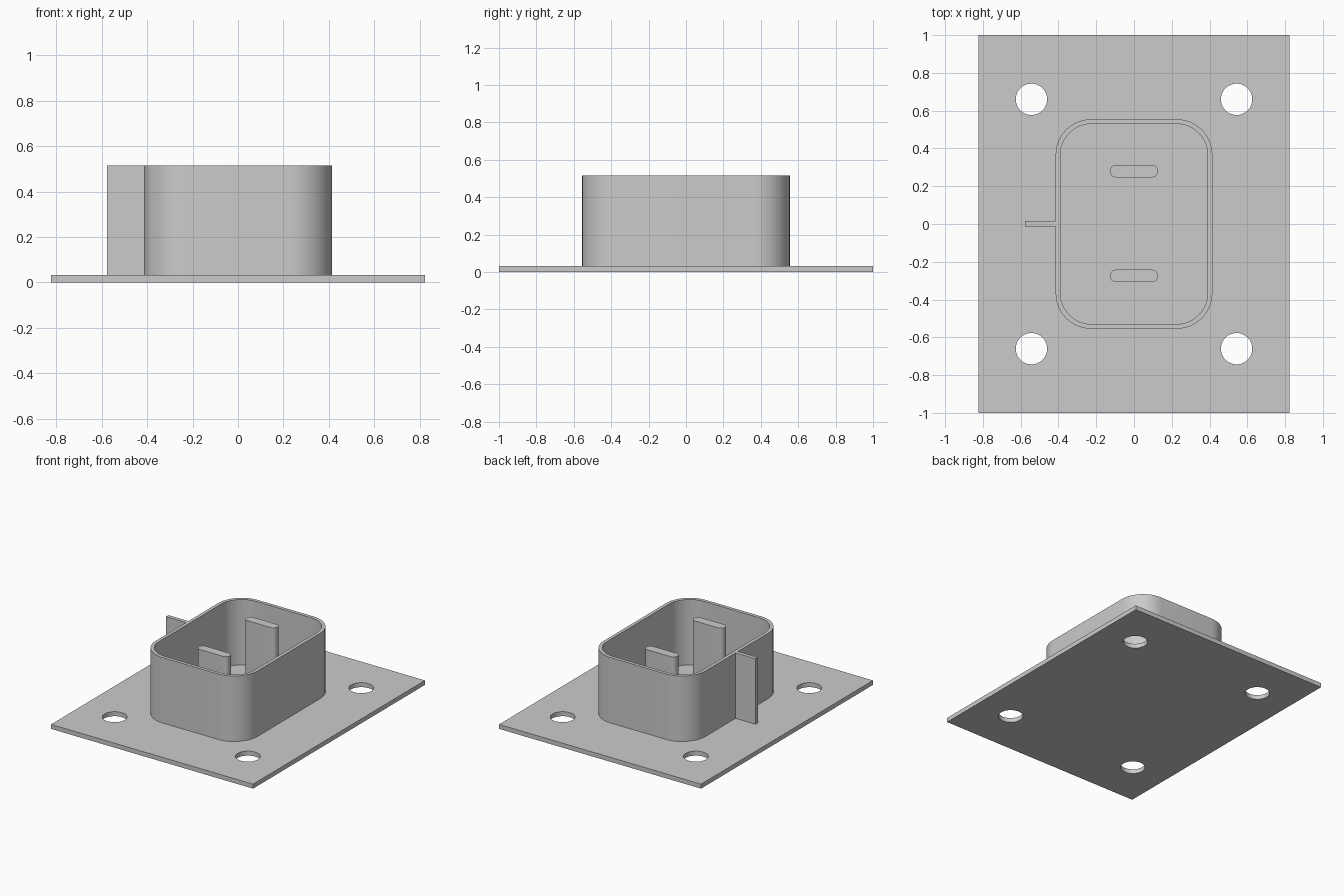
import bpy, bmesh, math

if "Cube" in bpy.data.objects:
    bpy.data.objects.remove(bpy.data.objects["Cube"])

PLATE_TOP, TOP = 0.033, 0.515

grey = bpy.data.materials.new("plain grey")
grey.diffuse_color = (0.6, 0.6, 0.6, 1)
grey.use_nodes = True
grey.node_tree.nodes["Principled BSDF"].inputs["Base Color"].default_value = grey.diffuse_color


def rounded_rect(hx, hy, r, cx=0, cy=0, seg=12):
    """Counter-clockwise outline of a rectangle with rounded corners."""
    pts = []
    for k, (sx, sy) in enumerate([(1, 1), (-1, 1), (-1, -1), (1, -1)]):
        for i in range(seg + 1):
            a = math.pi / 2 * (k + i / seg)
            pts.append((cx + sx * (hx - r) + r * math.cos(a),
                        cy + sy * (hy - r) + r * math.sin(a)))
    return pts


def circle(cx, cy, r, seg=48):
    return [(cx + r * math.cos(2 * math.pi * i / seg),
             cy + r * math.sin(2 * math.pi * i / seg)) for i in range(seg)]


def rect(x0, x1, y0, y1):
    return [(x0, y0), (x1, y0), (x1, y1), (x0, y1)]


def extrude(name, outer, holes, z0, z1, bottom=True):
    """Extrude an outline with optional holes from z0 to z1."""
    bm = bmesh.new()
    caps = {}
    for z in (z0, z1):
        edges, loops = [], []
        for pts in [outer] + holes:
            vs = [bm.verts.new((x, y, z)) for x, y in pts]
            edges += [bm.edges.new((vs[i - 1], vs[i])) for i in range(len(vs))]
            loops.append(vs)
        caps[z] = (edges, loops)
    for lo, hi in zip(caps[z0][1], caps[z1][1]):
        for i in range(len(lo)):
            bm.faces.new((lo[i - 1], lo[i], hi[i], hi[i - 1]))
    for z in ([z0, z1] if bottom else [z1]):
        if holes:
            bmesh.ops.triangle_fill(bm, edges=caps[z][0], use_beauty=True)
        else:
            bm.faces.new(caps[z][1][0])
    bmesh.ops.recalc_face_normals(bm, faces=bm.faces)
    bmesh.ops.dissolve_limit(bm, angle_limit=0.001, verts=[], edges=bm.edges)
    mesh = bpy.data.meshes.new(name)
    bm.to_mesh(mesh)
    bm.free()
    mesh.materials.append(grey)
    ob = bpy.data.objects.new(name, mesh)
    bpy.context.collection.objects.link(ob)
    bpy.ops.object.select_all(action='DESELECT')
    ob.select_set(True)
    bpy.context.view_layer.objects.active = ob
    bpy.ops.object.shade_smooth_by_angle(angle=math.radians(30))
    return ob


# Base plate with four screw holes
holes = [circle(sx * 0.543, sy * 0.66, 0.083) for sx in (-1, 1) for sy in (-1, 1)]
extrude("base_plate", rect(-0.823, 0.823, -1, 1), holes, 0, PLATE_TOP)

# Rounded surrounding wall, open at the top
extrude("surrounding_wall", rounded_rect(0.415, 0.555, 0.19),
        [rounded_rect(0.39, 0.53, 0.165)], PLATE_TOP, TOP)

# Two upright prongs inside the wall
for name, cy in (("front_prong", -0.275), ("rear_prong", 0.28)):
    extrude(name, rounded_rect(0.126, 0.033, 0.03, 0, cy, 8), [], PLATE_TOP, TOP, False)

# Side key rib
extrude("side_rib", rect(-0.578, -0.412, -0.012, 0.016), [], PLATE_TOP, TOP)
